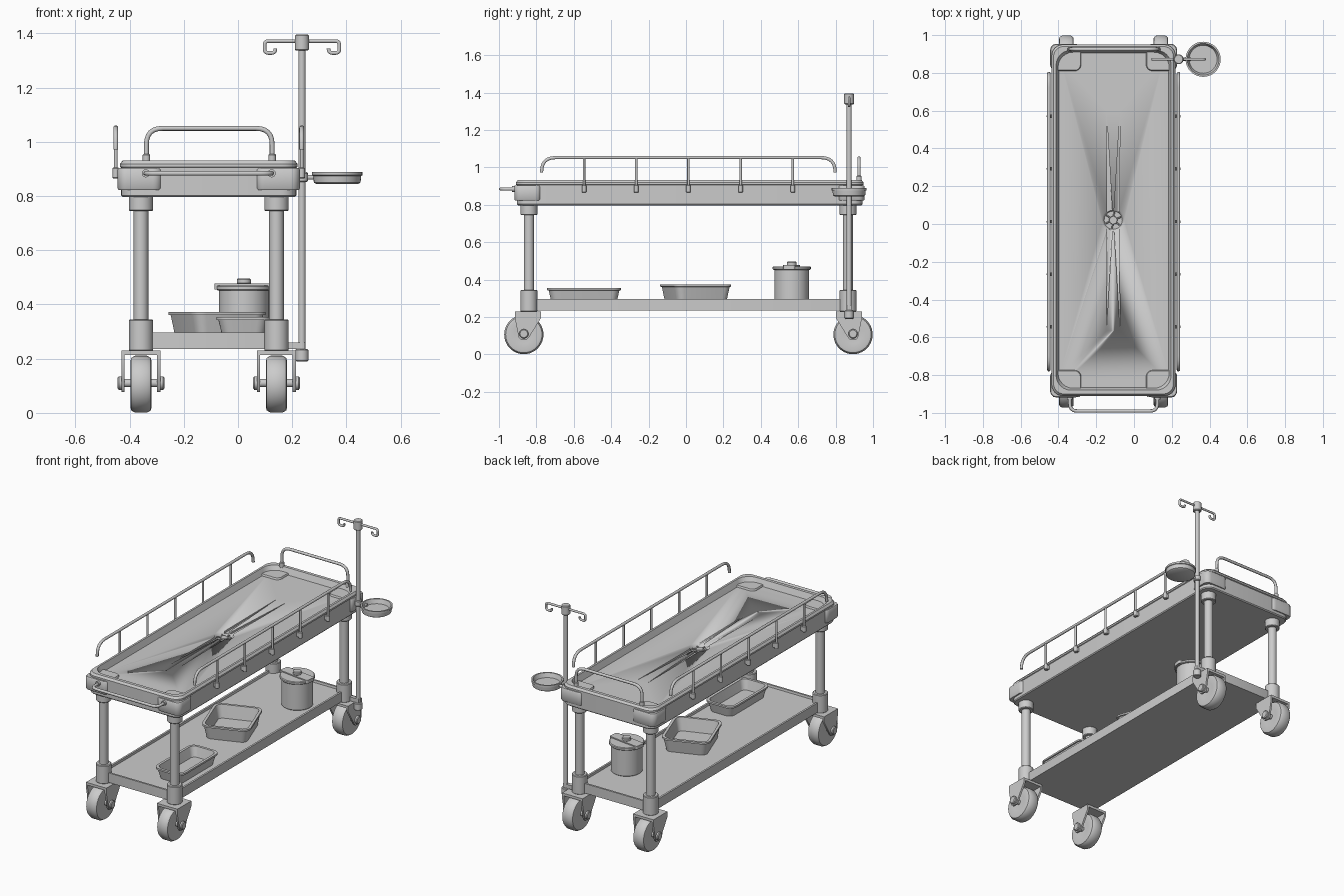
import bpy, bmesh, math
from mathutils import Vector, Matrix

if "Cube" in bpy.data.objects:
    bpy.data.objects.remove(bpy.data.objects["Cube"])

XC, YC = -0.108, 0.013          # centre of the table body


def finish(name, bm, loc=(0, 0, 0), rot=None, angle=35):
    bmesh.ops.recalc_face_normals(bm, faces=bm.faces)
    me = bpy.data.meshes.new(name)
    if rot:
        bm.transform(rot)
    bm.to_mesh(me)
    bm.free()
    me.polygons.foreach_set("use_smooth", [True] * len(me.polygons))
    me.set_sharp_from_angle(angle=math.radians(angle))
    ob = bpy.data.objects.new(name, me)
    ob.location = loc
    bpy.context.collection.objects.link(ob)
    return ob


def skin(bm, rings):
    for a, b in zip(rings, rings[1:]):
        for i in range(len(a)):
            j = (i + 1) % len(a)
            bm.faces.new((a[i], a[j], b[j], b[i]))
    bm.faces.new(rings[0])
    bm.faces.new(rings[-1])


def loft(name, sections, loc, turn=0, seg=6):
    """Stack of rounded rectangles (half x, half y, corner radius, z)."""
    bm = bmesh.new()
    rings = []
    for hx, hy, r, z in sections:
        ring = []
        for q, (sx, sy) in enumerate(((1, 1), (-1, 1), (-1, -1), (1, -1))):
            for k in range(seg + 1):
                a = (q + k / seg) * math.pi / 2
                ring.append(bm.verts.new((sx * (hx - r) + r * math.cos(a),
                                          sy * (hy - r) + r * math.sin(a), z)))
        rings.append(ring)
    skin(bm, rings)
    return finish(name, bm, loc, Matrix.Rotation(turn, 4, 'Z'))


def lathe(name, profile, loc, axis='Z', n=32):
    """Turned solid from (radius, height) pairs."""
    bm = bmesh.new()
    rings = [[bm.verts.new((r * math.cos(2 * math.pi * i / n), r * math.sin(2 * math.pi * i / n), z))
              for i in range(n)] for r, z in profile]
    skin(bm, rings)
    rot = {'Z': None, 'X': Matrix.Rotation(math.pi / 2, 4, 'Y'),
           'Y': Matrix.Rotation(math.pi / 2, 4, 'X')}[axis]
    return finish(name, bm, loc, rot)


def cyl(name, r, z0, z1, x, y, n=24, bevel=0.004):
    return lathe(name, [(r - bevel, z0), (r, z0 + bevel), (r, z1 - bevel), (r - bevel, z1)], (x, y, 0), n=n)


def prism(name, pts, push):
    bm = bmesh.new()
    a = [bm.verts.new(p) for p in pts]
    b = [bm.verts.new(Vector(p) + Vector(push)) for p in pts]
    skin(bm, [a, b])
    return finish(name, bm)


def box(name, lo, hi):
    return prism(name, [(lo[0], lo[1], lo[2]), (hi[0], lo[1], lo[2]), (hi[0], hi[1], lo[2]), (lo[0], hi[1], lo[2])],
                 (0, 0, hi[2] - lo[2]))


def tube(name, pts, r, fillet=0.0, steps=6):
    """Round bar along a path with rounded corners."""
    pts = [Vector(p) for p in pts]
    path = [pts[0]]
    for p, c, q in zip(pts, pts[1:], pts[2:]):
        a = c + (p - c).normalized() * fillet
        b = c + (q - c).normalized() * fillet
        for k in range(steps + 1):
            t = k / steps
            path.append(a * (1 - t) ** 2 + c * 2 * t * (1 - t) + b * t * t)
    path.append(pts[-1])
    cu = bpy.data.curves.new(name, 'CURVE')
    cu.dimensions = '3D'
    cu.bevel_depth, cu.bevel_resolution, cu.use_fill_caps = r, 3, True
    sp = cu.splines.new('POLY')
    sp.points.add(len(path) - 1)
    for s, p in zip(sp.points, path):
        s.co = (*p, 1)
    sp.use_smooth = True
    ob = bpy.data.objects.new(name, cu)
    bpy.context.collection.objects.link(ob)
    return ob


# Table top with raised rim
top = loft("table_top", [(.318, .918, .05, .797), (.323, .924, .055, .803), (.323, .924, .055, .905),
                         (.328, .930, .06, .908), (.328, .930, .06, .918), (.318, .920, .055, .931),
                         (.305, .900, .08, .931), (.290, .885, .08, .893)], (XC, 0.02, 0))

# Drain hole and tapering grooves cut into the top
cutters = [lathe("drain_cutter", [(.048, .868), (.066, .91)], (-.11, .02, 0))]
for s in (-1, 1):
    for d in (-1, 1):
        cutters.append(prism("groove_cutter", [(-.11 + d * .036, .02 + s * .585, .886), (-.11 + d * .004, .02 + s * .04, .880),
                                               (-.11 + d * .032, .02 + s * .04, .880)], (0, 0, .03)))
for c in cutters:
    m = top.modifiers.new("cut", 'BOOLEAN')
    m.operation, m.object, m.solver = 'DIFFERENCE', c, 'EXACT'
    c.hide_render = True
    c.hide_set(True)
cyl("drain_plug", .022, .866, .882, -.11, .02, bevel=.002)
for k in range(3):
    a = k * math.pi / 3 + .4
    dx, dy = .045 * math.cos(a), .045 * math.sin(a)
    tube("drain_grate_bar", [(-.11 - dx, .02 - dy, .877), (-.11 + dx, .02 + dy, .877)], .004)

for sy in (-1, 1):
    for sx in (-1, 1):
        x, y = XC + sx * .25, YC + sy * .853
        # Corner bumpers, legs and collars
        loft("corner_bumper", [(.078, .068, .03, .822), (.082, .072, .034, .828), (.082, .072, .034, .898),
                               (.078, .068, .03, .904)], (XC + sx * .254, .018 + sy * .864, 0))
        cyl("leg", .027, .25, .80, x, y)
        cyl("upper_collar", .045, .745, .80, x, y)
        cyl("lower_collar", .045, .228, .345, x, y)
        # Casters: wheel, axle and fork
        ya = y + sy * .027
        lathe("wheel", [(.05, -.034), (.085, -.039), (.097, -.036), (.105, -.022), (.105, .022),
                        (.097, .036), (.085, .039), (.05, .034)], (x, ya, .106), 'X', 40)
        lathe("axle", [(.02, -.086), (.025, -.082), (.025, -.07), (.015, -.07), (.015, .07), (.025, .07),
                       (.025, .082), (.02, .086)], (x, ya, .11), 'X', 20)
        box("fork_plate", (x - .072, min(y - sy * .065, y + sy * .075), .214),
            (x + .072, max(y - sy * .065, y + sy * .075), .230))
        for d in (-.072, .060):
            prism("fork_side", [(x + d, y + sy * a, z) for a, z in
                                ((-.065, .228), (.075, .228), (.075, .195), (.054, .09), (.042, .078),
                                 (.012, .078), (.0, .09), (-.065, .195))], (.012, 0, 0))

# Lower shelf
loft("lower_shelf", [(.262, .865, .012, .235), (.262, .865, .012, .296), (.25, .853, .01, .296),
                     (.248, .851, .01, .282)], (XC, YC, 0), seg=3)

# Side rails with posts and clips
for sx in (-1, 1):
    x = XC + sx * .343
    tube("side_rail", [(x, -.772, .972), (x, -.772, 1.052), (x, .797, 1.052), (x, .797, .972)], .009, .075)
    for k in range(-2, 3):
        y = YC + k * .279
        tube("rail_post", [(x, y, .87), (x, y, 1.052)], .007)
        cyl("rail_clip", .012, .865, .905, x, y, 12, .003)
        box("rail_bracket", (min(x, x - sx * .03), y - .009, .872), (max(x, x - sx * .03), y + .009, .898))

# Back end rail
tube("end_rail", [(-.338, .925, .92), (-.338, .925, 1.05), (.126, .925, 1.05), (.126, .925, .92)], .009, .06)
for x in (-.338, .126):
    cyl("end_rail_foot", .014, .92, .955, x, .925, 16, .003)

# Front push handle
tube("push_handle", [(-.34, -.89, .884), (-.34, -.99, .884), (.124, -.99, .884), (.124, -.89, .884)], .009, .04)
for x in (-.34, .124):
    lathe("handle_socket", [(.015, -.02), (.015, .02)], (x, -.91, .884), 'Y', 16)

# Drip pole with hooks
PX, PY = .236, .872
cyl("drip_pole", .0135, .2, 1.36, PX, PY)
cyl("pole_foot", .024, .19, .236, PX, PY)
cyl("pole_cap", .026, 1.337, 1.396, PX, PY)
box("pole_lower_arm", (.14, PY - .012, .235), (PX + .012, PY + .012, .26))
box("pole_upper_arm", (.19, PY - .016, .855), (PX, PY + .016, .885))
cyl("pole_clamp", .022, .852, .888, PX, PY)
for s in (-1, 1):
    tube("pole_hook", [(PX, PY, 1.372), (PX + s * .138, PY, 1.372), (PX + s * .138, PY, 1.328),
                       (PX + s * .098, PY, 1.328), (PX + s * .098, PY, 1.345)], .007, .015)

# Round dish on an arm
tube("dish_arm", [(PX, PY, .869), (.30, PY, .869)], .009)
lathe("dish", [(.078, .845), (.086, .85), (.089, .875), (.093, .877), (.093, .889), (.084, .889), (.074, .862)],
      (.366, PY, 0), n=36)


# Pans on the shelf
def pan(name, x, y, hx, hy, z1, turn):
    z0 = .283
    loft(name, [(hx - .022, hy - .022, .035, z0), (hx - .008, hy - .008, .04, z1 - .012), (hx, hy, .045, z1 - .011),
                (hx, hy, .045, z1), (hx - .016, hy - .016, .035, z1), (hx - .032, hy - .032, .03, z0 + .01)],
         (x, y, 0), turn)


pan("long_pan", .02, -.545, .10, .197, .354, 0)
pan("wide_pan", -.078, .052, .145, .163, .373, math.radians(20))

# Lidded pot
cyl("pot", .092, .283, .455, .022, .565, 36)
cyl("pot_lid", .102, .452, .470, .022, .565, 36)
loft("lid_strap", [(.107, .032, .01, .455), (.107, .032, .01, .477)], (.022, .565, 0), math.radians(-8), 3)
cyl("lid_knob", .026, .475, .496, .022, .565, 20)
